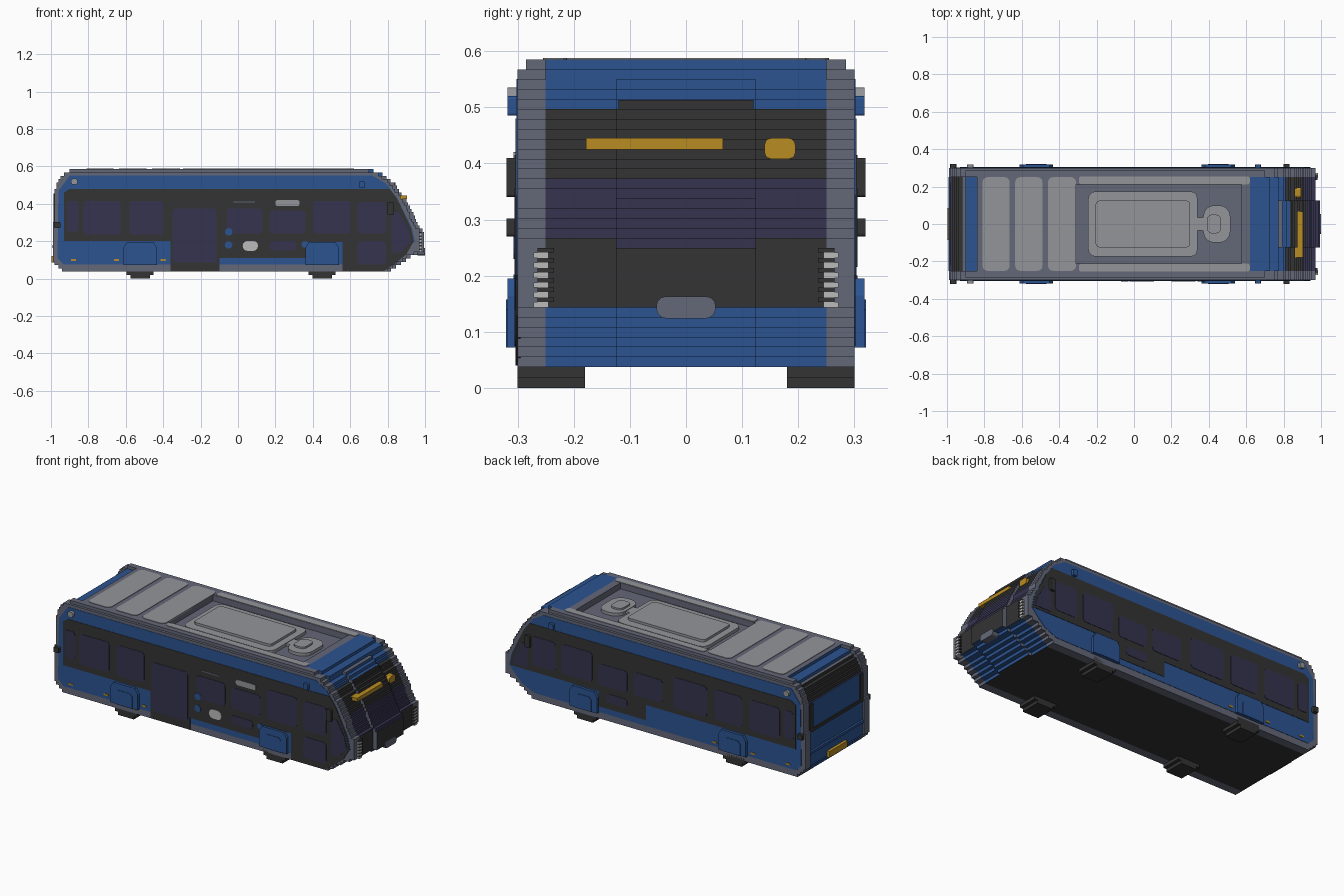
import bpy, bmesh, math

if "Cube" in bpy.data.objects:
    bpy.data.objects.remove(bpy.data.objects["Cube"], do_unlink=True)


def material(name, rgb):
    m = bpy.data.materials.new(name)
    m.use_nodes = True
    m.diffuse_color = (*rgb, 1)
    b = next(n for n in m.node_tree.nodes if n.type == 'BSDF_PRINCIPLED')
    b.inputs["Base Color"].default_value = (*rgb, 1)
    b.inputs["Roughness"].default_value = 0.8
    return m


BLUE = material("blue paint", (0.025, 0.088, 0.285))
SLATE = material("slate grey", (0.127, 0.138, 0.188))
LIGHT = material("light grey", (0.29, 0.30, 0.32))
PALE = material("pale lamp", (0.50, 0.50, 0.50))
DARK = material("charcoal", (0.033, 0.033, 0.034))
GLASS = material("purple glass", (0.036, 0.033, 0.078))
AMBER = material("amber", (0.485, 0.262, 0.016))
MATS = [BLUE, SLATE, LIGHT, PALE, DARK, GLASS, AMBER]


def prism(name, pts, axis, lo, hi, mat, rule=None):
    """Extrude a 2D outline along y (outline is x,z), z (x,y) or x (y,z)."""
    place = {'y': lambda a, b, t: (a, t, b), 'z': lambda a, b, t: (a, b, t),
             'x': lambda a, b, t: (t, a, b)}[axis]
    bm = bmesh.new()
    rings = [[bm.verts.new(place(a, b, t)) for a, b in pts] for t in (lo, hi)]
    bm.faces.new(rings[0])
    bm.faces.new(rings[1][::-1])
    n = len(pts)
    for i in range(n):
        j = (i + 1) % n
        bm.faces.new((rings[0][j], rings[0][i], rings[1][i], rings[1][j]))
    bmesh.ops.recalc_face_normals(bm, faces=bm.faces)
    me = bpy.data.meshes.new(name)
    for m in (MATS if rule else [mat]):
        me.materials.append(m)
    if rule:
        for f in bm.faces:
            f.normal_update()
            f.material_index = MATS.index(rule(f.calc_center_median(), f.normal))
    bm.to_mesh(me)
    bm.free()
    ob = bpy.data.objects.new(name, me)
    bpy.context.collection.objects.link(ob)
    return ob


def box(name, x0, x1, y0, y1, z0, z1, mat):
    return prism(name, [(x0, y0), (x1, y0), (x1, y1), (x0, y1)], 'z', z0, z1, mat)


def rounded(a0, a1, b0, b1, r, seg=3):
    """Rounded rectangle outline."""
    pts = []
    for ca, cb, start in ((a1 - r, b1 - r, 0), (a0 + r, b1 - r, 90),
                          (a0 + r, b0 + r, 180), (a1 - r, b0 + r, 270)):
        for k in range(seg + 1):
            t = math.radians(start + 90 * k / seg)
            pts.append((ca + r * math.cos(t), cb + r * math.sin(t)))
    return pts


def lookup(table):
    def f(z):
        if z <= table[0][0]:
            return table[0][1]
        for (z0, x0), (z1, x1) in zip(table, table[1:]):
            if z <= z1:
                return x0 + (x1 - x0) * (z - z0) / (z1 - z0)
        return table[-1][1]
    return f


# Nose and tail curves, as x against height
nose = lookup([(.04, .81), (.08, .87), (.115, .92), (.14, .975), (.15, .995), (.25, .995),
               (.275, .97), (.35, .935), (.41, .905), (.446, .88), (.50, .84), (.52, .82),
               (.56, .77), (.585, .70)])
tail = lookup([(.04, -.93), (.075, -.975), (.10, -.995), (.20, -.995), (.30, -.985),
               (.46, -.985), (.50, -.97), (.535, -.95), (.56, -.93), (.585, -.88)])
core_tail = lookup([(.04, -.93), (.075, -.97), (.10, -.985), (.46, -.98), (.555, -.915),
                    (.576, -.84)])
flank = lambda z: nose(z) - .02
Z0, DZ, ROWS = .037, .548 / 31, 31
ZR = lambda i: Z0 + i * DZ


def stepped(name, y0, y1, r0, r1, front, rear, mat, rule=None):
    """Stack of rows with stair-stepped ends."""
    right, left = [], []
    for i in range(r0, r1):
        z = ZR(i + .5)
        for out, fn in ((right, front), (left, rear)):
            x = round(fn(z), 2) if fn is not nose else round(fn(z), 3)
            if out and abs(out[-1][0] - x) < 1e-4:
                out[-1] = (x, ZR(i + 1))
            else:
                out += [(x, ZR(i)), (x, ZR(i + 1))]
    return prism(name, right + left[::-1], 'y', y0, y1, mat, rule)


def livery(c, n):
    """Colour the ends by height."""
    z = c.z - n.z * DZ / 2
    if n.z < -.9 and c.z < .045:
        return DARK
    if abs(n.y) > .9 and abs(c.x) < .55:
        return SLATE
    if c.x > .6:
        return BLUE if z < .19 else DARK if z < .22 else GLASS if z < .372 else \
            DARK if z < .50 else BLUE
    if c.x < -.7:
        return BLUE if z < .30 else GLASS if z < .455 else DARK if z < .55 else BLUE
    return SLATE


# Body: bulged centre, flanks and grey outer frames
stepped("body_centre", -.125, .125, 0, 29, nose, core_tail, BLUE, livery)
for s, side in ((1, "left"), (-1, "right")):
    stepped(side + "_body_flank", *sorted((s * .125, s * .25)), 0, 29, flank, core_tail, BLUE, livery)
    stepped(side + "_frame", *sorted((s * .25, s * .30)), 0, 30, flank, tail, SLATE)
    stepped(side + "_roof_frame", *sorted((s * .25, s * .285)), 30, 31, flank, tail, SLATE)
    box(side + "_roof_rail", -.31, .575, *sorted((s * .21, s * .25)), ZR(29), .585, SLATE)
    prism(side + "_roof_strip", rounded(-.295, .62, *sorted((s * .212, s * .255)), .015), 'z',
          .58, .588, LIGHT)

# Roof around the equipment well
stepped("rear_roof", -.25, .25, 29, 31, lambda z: -.31, core_tail, SLATE, livery)
stepped("front_roof", -.25, .25, 29, 31, nose, lambda z: .62, BLUE)
box("roof_crossbar", .575, .62, -.25, .25, ZR(29), .585, SLATE)
for x0, x1 in ((-.81, -.665), (-.635, -.49), (-.46, -.31)):
    prism("roof_panel", rounded(x0, x1, -.25, .25, .025), 'z', .58, .588, LIGHT)
prism("roof_unit_base", rounded(-.245, .34, -.175, .175, .04), 'z', .54, .568, LIGHT)
prism("roof_unit_lid", rounded(-.205, .30, -.125, .125, .02), 'z', .56, .582, LIGHT)
prism("roof_fan", rounded(.37, .515, -.10, .10, .06, 4), 'z', .54, .568, LIGHT)
prism("roof_fan_cap", rounded(.39, .465, -.05, .05, .025), 'z', .56, .578, LIGHT)
box("roof_duct", .33, .40, -.035, .035, .54, .565, LIGHT)

# Side livery outlines
blue_outline = [(-.965, .11), (-.93, .075), (.78, .075), (.86, .11), (.91, .16), (.945, .2),
                (.93, .27), (.85, .43), (.79, .51), (.72, .55), (-.90, .55), (-.96, .47)]
band_top = [(.94, .2), (.925, .27), (.85, .43), (.81, .48), (-.90, .48), (-.93, .46)]
door_band = [(-.93, .2), (-.36, .2), (-.36, .04), (-.10, .04), (-.10, .11), (.36, .11), (.36, .195),
             (.56, .195), (.56, .04), (.78, .04), (.84, .08), (.90, .13)] + band_top
plain_band = [(-.93, .2), (.05, .2), (.05, .11), (.36, .11), (.36, .2)] + band_top
nose_glass = [(.82, .14), (.87, .14), (.925, .2), (.91, .265), (.86, .355), (.82, .355)]
windows = [(-.917, -.853, .25, .415), (-.826, -.628, .235, .415), (-.58, -.40, .235, .415),
           (-.06, .13, .24, .375), (.17, .36, .24, .365), (.40, .60, .24, .415),
           (.64, .79, .24, .41), (.17, .31, .15, .20)]


def plate(name, pts, s, depth, mat):
    return prism(name, pts, 'y', *sorted((s * .295, s * (.30 + depth))), mat)


for s, side in ((1, "left"), (-1, "right")):
    plate(side + "_blue_panel", blue_outline, s, .002, BLUE)
    plate(side + "_window_band", plain_band if s > 0 else door_band, s, .004, DARK)
    extra = [(-.35, -.13, .235, .415)] if s > 0 else [(-.35, -.115, .085, .375), (.64, .79, .075, .20)]
    for w in windows + extra:
        plate(side + "_window", rounded(*w, .018), s, .006, GLASS)
    glass = [(x, max(z, .215)) for x, z in nose_glass[2:]] + [(.82, .215)] if s > 0 else nose_glass
    plate(side + "_cab_window", glass, s, .006, GLASS)
    # Small protruding fittings
    plate(side + "_tail_lamp", rounded(-.893, -.857, .502, .535, .014), s, .018, LIGHT)
    plate(side + "_roof_marker", rounded(.648, .678, .485, .52, .005), s, .018, BLUE)
    plate(side + "_mirror", rounded(.80, .832, .34, .41, .005), s, .02, DARK)
    plate(side + "_rear_handle", rounded(-.983, -.95, .27, .302, .005), s, .02, DARK)
    for x in (-.88, -.65, -.40):
        plate(side + "_side_marker", rounded(x - .014, x + .014, .095, .105, .003), s, .006, AMBER)
    # Wheels and their covers
    for x in (-.523, .45):
        ya, yb = sorted((s * .18, s * .30))
        box(side + "_wheel_tread", x - .052, x + .052, ya, yb, 0, .02, DARK)
        box(side + "_wheel", x - .072, x + .072, ya, yb, .018, .06, DARK)
        plate(side + "_wheel_cover", [(x - .09, .072), (x + .09, .072), (x + .09, .165), (x + .07, .195),
                                      (x - .07, .195), (x - .09, .165)], s, .018, BLUE)
        plate(side + "_wheel_hatch", [(x - .055, .072), (x + .055, .072), (x + .055, .14), (x + .04, .157),
                                      (x - .04, .157), (x - .055, .14)], s, .021, BLUE)
    # Headlamps follow the nose steps
    for i in range(6, 12):
        x = flank(ZR(i + .5))
        box(side + "_headlamp", x - .03, x + .008, *sorted((s * .245, s * .272)), ZR(i), ZR(i + .55), PALE)
        box(side + "_headlamp_trim", x - .03, x + .007, *sorted((s * .235, s * .265)),
            ZR(i + .55), ZR(i + 1), DARK)

# Door-side fittings
for z in (.25, .18):
    plate("door_button", rounded(-.07, -.03, z - .02, z + .02, .019), -1, .007, BLUE)
plate("side_button", rounded(.34, .375, .165, .20, .016), -1, .007, BLUE)
plate("side_badge", rounded(.025, .107, .148, .202, .026), -1, .007, PALE)
plate("side_sign", rounded(.20, .33, .388, .42, .012), -1, .007, LIGHT)
plate("side_rail", rounded(-.025, .09, .406, .413, .003), -1, .007, SLATE)

# Nose details
box("destination_display", .86, .903, -.178, .066, .425, .445, AMBER)
prism("route_display", rounded(.14, .195, .408, .445, .012), 'x', .85, .893, AMBER)
prism("front_badge", rounded(-.053, .053, .124, .163, .017), 'x', .96, 1.0, SLATE)
box("windscreen_peak", .80, .842, -.12, .12, .495, .513, DARK)

# Tail details
box("rear_plate", -.997, -.97, -.085, .085, .085, .12, AMBER)
box("rear_bumper_lip", -.992, -.97, -.25, .25, .165, .18, BLUE)
for y in (-.235, .235):
    box("rear_window_post", -.987, -.96, y - .015, y + .015, .30, .455, DARK)
box("rear_window_sill", -.987, -.96, -.25, .25, .29, .308, DARK)
